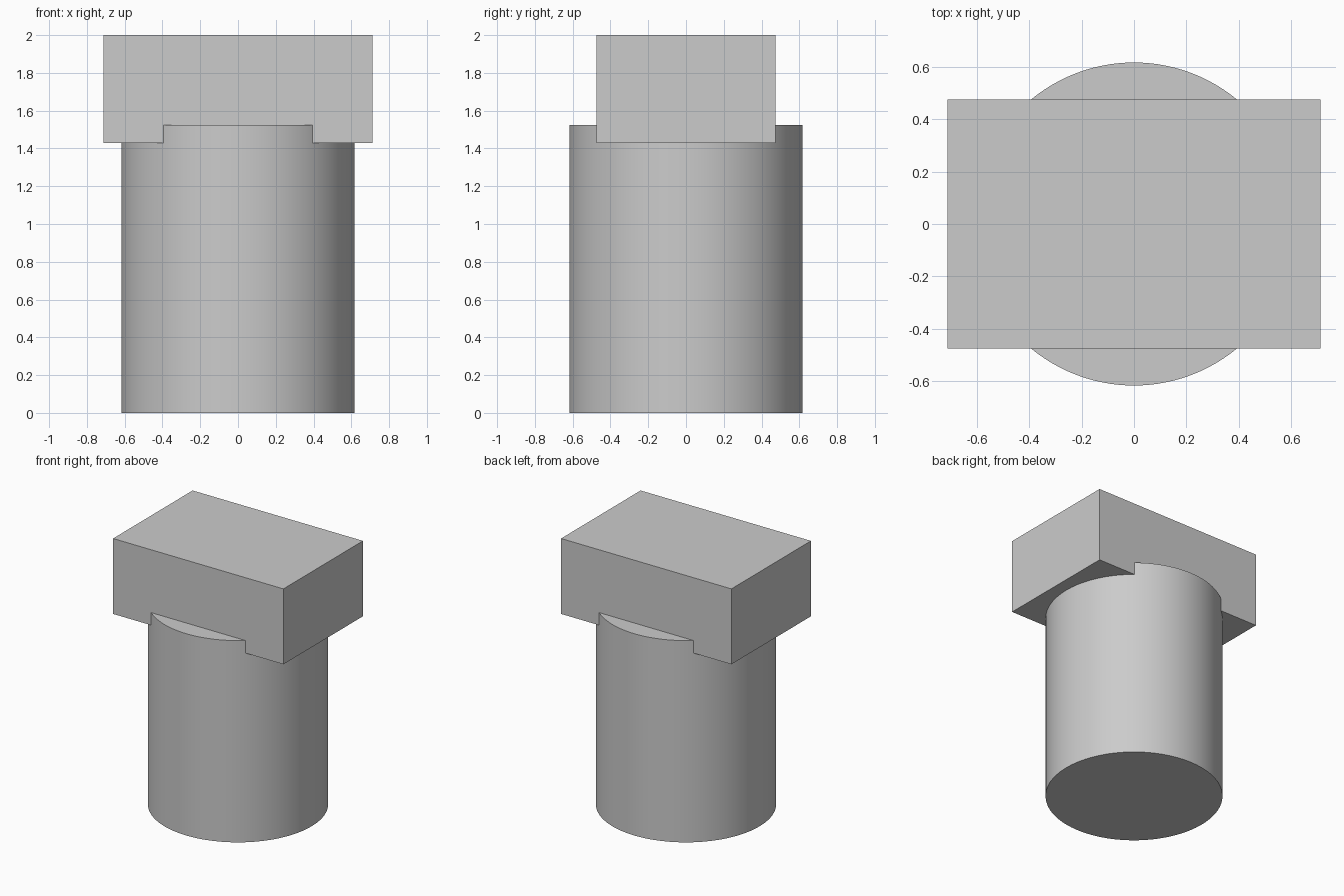
import bpy
import math

cube = bpy.data.objects.get("Cube")
if cube:
    bpy.data.objects.remove(cube, do_unlink=True)

# Single plain grey material
grey = bpy.data.materials.new("light_grey")
grey.use_nodes = True
colour = (0.6, 0.6, 0.6, 1)
grey.diffuse_color = colour
grey.node_tree.nodes["Principled BSDF"].inputs["Base Color"].default_value = colour


def finish(name):
    part = bpy.context.object
    part.name = name
    part.data.materials.append(grey)
    return part


# Round shaft, standing on the ground and reaching into the head
shaft_height = 1.525
bpy.ops.mesh.primitive_cylinder_add(vertices=128, radius=0.617, depth=shaft_height,
                                    location=(0, 0, shaft_height / 2))
finish("shaft")
bpy.ops.object.shade_smooth_by_angle(angle=math.radians(30))

# Rectangular head, overlapping the top of the shaft
head_bottom, head_top = 1.43, 2.0
bpy.ops.mesh.primitive_cube_add(size=1, location=(0, 0, (head_bottom + head_top) / 2))
head = finish("head_block")
head.scale = (1.424, 0.95, head_top - head_bottom)
bpy.ops.object.transform_apply(location=False, rotation=False, scale=True)
